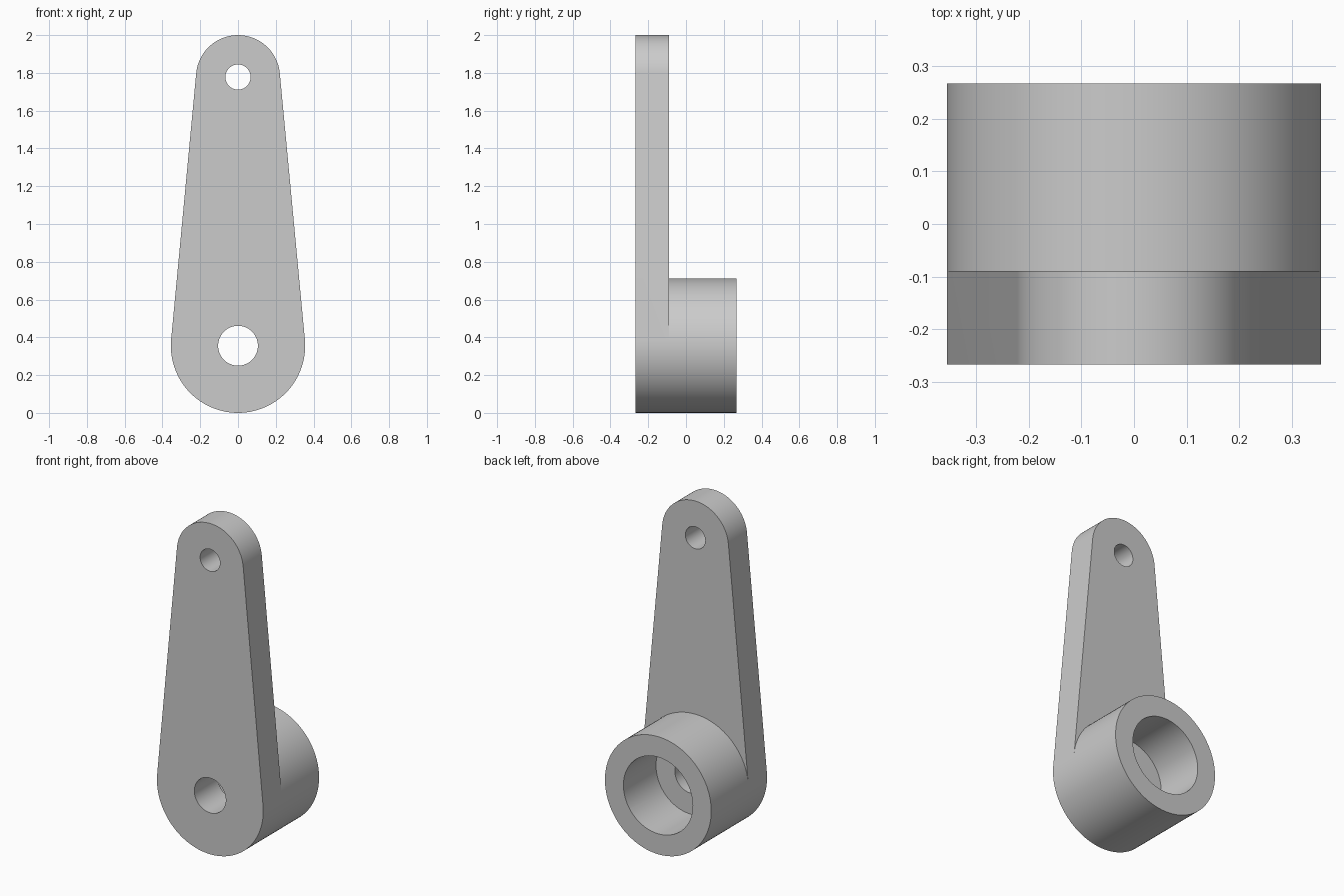
import bpy, bmesh
from math import pi, sin, cos, asin

cube = bpy.data.objects.get("Cube")
if cube:
    bpy.data.objects.remove(cube)

# Main dimensions
UNIT = 2 / 45
BIG_R, TIP_R = 8 * UNIT, 5 * UNIT
BIG_Z, TIP_Z = BIG_R, 2 - TIP_R
FRONT, BACK = -6 * UNIT, 6 * UNIT
PLATE_BACK = -2 * UNIT
SOCKET_FLOOR = -UNIT
TILT = asin((BIG_R - TIP_R) / (TIP_Z - BIG_Z))

steel = bpy.data.materials.new("plain grey")
steel.use_nodes = True
GREY = (0.6, 0.6, 0.6, 1)
steel.diffuse_color = GREY
steel.node_tree.nodes["Principled BSDF"].inputs["Base Color"].default_value = GREY


def arc(radius, z, start, end, steps):
    angles = [start + (end - start) * i / steps for i in range(steps + 1)]
    return [(radius * cos(t), z + radius * sin(t)) for t in angles]


def add_object(name, bm):
    bmesh.ops.recalc_face_normals(bm, faces=bm.faces)
    mesh = bpy.data.meshes.new(name)
    bm.to_mesh(mesh)
    bm.free()
    obj = bpy.data.objects.new(name, mesh)
    bpy.context.collection.objects.link(obj)
    mesh.materials.append(steel)
    return obj


def ring(bm, points, y):
    return [bm.verts.new((x, y, z)) for x, z in points]


def strip(bm, a, b):
    for i in range(len(a) - 1):
        bm.faces.new((a[i], a[i + 1], b[i + 1], b[i]))


# Lever arm: tapered plate that flows into a round boss at the back
bm = bmesh.new()
tip = arc(TIP_R, TIP_Z, TILT, pi - TILT, 48)
lower = arc(BIG_R, BIG_Z, pi - TILT, 2 * pi + TILT, 56)
upper = arc(BIG_R, BIG_Z, TILT, pi - TILT, 48)[1:-1]
tip_front, tip_back = ring(bm, tip, FRONT), ring(bm, tip, PLATE_BACK)
low_front, low_mid, low_back = [ring(bm, lower, y) for y in (FRONT, PLATE_BACK, BACK)]
up_mid, up_back = ring(bm, upper, PLATE_BACK), ring(bm, upper, BACK)

bm.faces.new(tip_front + low_front)
bm.faces.new(tip_back + [low_mid[0]] + up_mid[::-1] + [low_mid[-1]])
bm.faces.new(low_back + up_back)
strip(bm, tip_front + low_front + tip_front[:1], tip_back + low_mid + tip_back[:1])
strip(bm, low_mid, low_back)
strip(bm, [low_mid[-1]] + up_mid + [low_mid[0]], [low_back[-1]] + up_back + [low_back[0]])
lever = add_object("lever_arm", bm)


# Round holes: pin hole at the tip, shaft bore, wide socket in the boss
def drill(name, radius, z, start, end):
    bm = bmesh.new()
    circle = arc(radius, z, 0, 2 * pi, 64)[:-1]
    a, b = ring(bm, circle, start), ring(bm, circle, end)
    bm.faces.new(a)
    bm.faces.new(b)
    strip(bm, a + a[:1], b + b[:1])
    cutter = add_object(name, bm)
    cutter.hide_render = True
    mod = lever.modifiers.new(name, "BOOLEAN")
    mod.operation = "DIFFERENCE"
    mod.solver = "EXACT"
    mod.object = cutter
    bpy.ops.object.modifier_apply(modifier=name)
    bpy.data.objects.remove(cutter)


bpy.ops.object.select_all(action="DESELECT")
bpy.context.view_layer.objects.active = lever
lever.select_set(True)
drill("pin_hole", 1.5 * UNIT, TIP_Z, FRONT - 0.1, BACK)
drill("socket", 5.22 * UNIT, BIG_Z, SOCKET_FLOOR, BACK + 0.1)
drill("shaft_bore", 2.37 * UNIT, BIG_Z, FRONT - 0.1, BACK + 0.1)

bpy.ops.object.shade_smooth_by_angle(angle=pi / 6)
